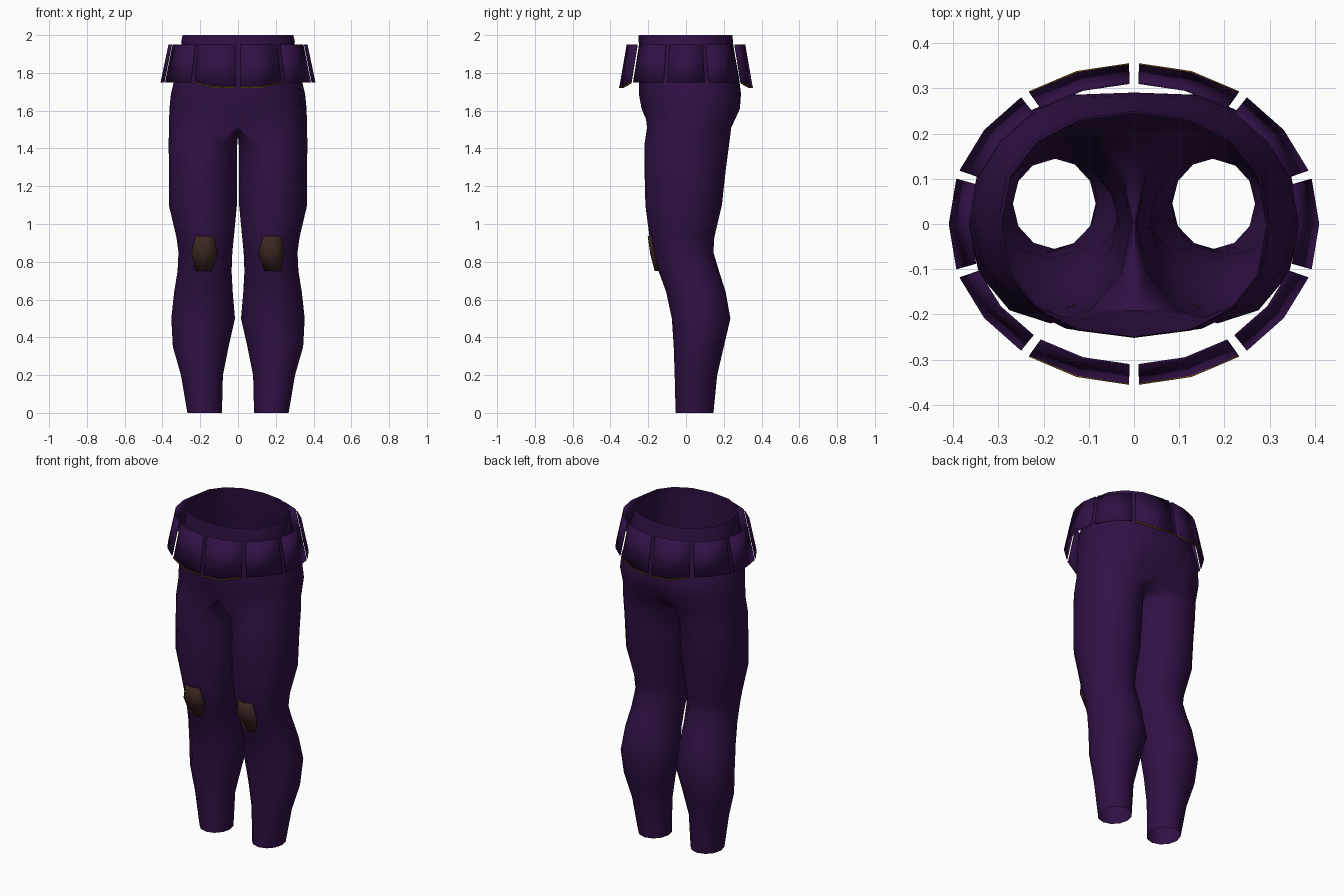
import bpy, bmesh, math

if "Cube" in bpy.data.objects:
    bpy.data.objects.remove(bpy.data.objects["Cube"])

def mat(name, rgb):
    m = bpy.data.materials.new(name)
    m.diffuse_color = (*rgb, 1)
    m.use_nodes = True
    m.node_tree.nodes["Principled BSDF"].inputs["Base Color"].default_value = m.diffuse_color
    return m

PURPLE = mat("dark purple cloth", (0.030, 0.0055, 0.060))
BROWN = mat("brown leather", (0.045, 0.020, 0.016))
GOLD = mat("gold trim", (0.20, 0.09, 0.012))

def make(name, verts, faces, material, mirror=False, thick=0, angle=40):
    me = bpy.data.meshes.new(name)
    me.from_pydata(verts, [], faces)
    me.materials.append(material)
    ob = bpy.data.objects.new(name, me)
    bpy.context.collection.objects.link(ob)
    bpy.ops.object.select_all(action='DESELECT')
    ob.select_set(True)
    bpy.context.view_layer.objects.active = ob
    bpy.ops.object.shade_smooth_by_angle(angle=math.radians(angle))
    if thick:
        s = ob.modifiers.new("thickness", 'SOLIDIFY')
        s.thickness = thick
        s.offset = -1
    if mirror:
        ob.modifiers.new("mirror", 'MIRROR').merge_threshold = 0.001
    return ob

def spow(v, p):
    return math.copysign(abs(v) ** p, v)

def half_ring(z, a, yf, yb, nf=0.0, nb=0.0):
    """Nine points from front centre round the right side to back centre."""
    pts = []
    for k in range(9):
        t = math.radians(-90 + 22.5 * k)
        x = 0.0 if k in (0, 8) else a * math.cos(t) ** 0.9
        y = (yf + yb) / 2 + (yb - yf) / 2 * spow(math.sin(t), 0.85)
        y += nf if k == 0 else -nb if k == 8 else 0
        pts.append((x, y, z))
    return pts

def leg_ring(z, x0, x1, y0, y1):
    """Twelve-sided cross-section of the right leg."""
    pts = []
    for k in range(12):
        t = math.radians(-120 + 30 * k)
        pts.append(((x0 + x1) / 2 + (x1 - x0) / 2 * math.cos(t),
                    (y0 + y1) / 2 + (y1 - y0) / 2 * math.sin(t), z))
    return pts

# Trousers: leg sections from ankle to thigh (z, inner x, outer x, front y, back y)
legs = [(0.0, .085, .268, -.055, .145), (.2, .08, .302, -.06, .165),
        (.35, .05, .345, -.065, .20), (.5, .016, .353, -.075, .235),
        (.64, .028, .338, -.105, .21), (.75, .034, .320, -.145, .175),
        (.85, .030, .315, -.178, .145), (.93, .022, .326, -.193, .15),
        (1.1, .006, .366, -.215, .19), (1.3, .004, .366, -.22, .212),
        (1.42, .004, .367, -.22, .228)]
# Hip sections (z, half width, front y, back y, front notch, back notch)
hips = [(1.51, .366, -.222, .255, .03, .06), (1.61, .363, -.235, .303, 0, .02),
        (1.69, .355, -.25, .303, 0, .012), (1.78, .333, -.25, .28),
        (1.9, .308, -.25, .258), (1.965, .298, -.249, .248)]

verts, faces = [], []
for r in legs:
    verts += leg_ring(*r)
for i, r in enumerate(hips):
    ring = half_ring(*r)
    verts += ring
    if i == 0:      # crotch seam on the centre line
        y0, y1 = ring[0][1], ring[8][1]
        verts += [(0, y1 + (y0 - y1) * f, 1.47) for f in (.25, .5, .75)]
for i in range(len(legs)):
    for k in range(12):
        n = (k + 1) % 12
        a, b = 12 * i, 12 * (i + 1)
        faces.append((a + k, a + n, b + n, b + k))
base = 12 * len(legs)
starts = [base] + [base + 12 + 9 * i for i in range(len(hips) - 1)]
for a, b in zip(starts, starts[1:]):
    faces += [(a + k, a + k + 1, b + k + 1, b + k) for k in range(8)]
make("trousers", verts, faces, PURPLE, mirror=True, angle=50)

# Waistband
verts = half_ring(1.96, .302, -.252, .25) + half_ring(2.0, .293, -.25, .245)
make("waistband", verts, [(k, k + 1, k + 10, k + 9) for k in range(8)],
     PURPLE, mirror=True)

# Knee patches: three bent rows following the knee
rows = [(.75, .140, .178, .224, -.166), (.845, .108, .176, .247, -.190),
        (.936, .132, .176, .226, -.203)]
verts = []
for z, xl, xm, xr, y in rows:
    verts += [(xl, y + .018, z), (xm, y, z), (xr, y + .018, z)]
faces = [(3 * r + c, 3 * r + c + 1, 3 * r + c + 4, 3 * r + c + 3)
         for r in range(2) for c in range(2)]
make("knee_patch", verts, faces, BROWN, mirror=True, thick=.006)

# Skirt of ten hanging panels, each with one fold
def skirt_point(deg, f, out=0.0, lift=0.0):
    """f = 0 at the hem, 1 at the top edge."""
    t = math.radians(deg)
    s = abs(math.sin(t))
    hem = 1.75 - .03 * min(1, max(0, (s - .80) / .15)) + lift
    return ((.41 - .042 * f + out) * math.cos(t),
            (.354 - .040 * f + out) * math.sin(t),
            hem + (1.95 - hem) * f)

for i in range(10):
    mid = 36 * i
    angs = (mid - 16.4, mid, mid + 16.4)
    verts = [skirt_point(d, f) for f in (0, 1) for d in angs]
    quads = [(0, 1, 4, 3), (1, 2, 5, 4)]
    make(f"skirt_panel_{i + 1}", verts, quads, PURPLE, thick=.004, angle=10)
    # Gold hem on the front and back pairs
    if abs(math.sin(math.radians(mid))) > .9:
        verts = [skirt_point(d, 0, .002, h) for h in (0, .007) for d in angs]
        make(f"hem_trim_{i + 1}", verts, quads, GOLD, thick=.003, angle=10)
